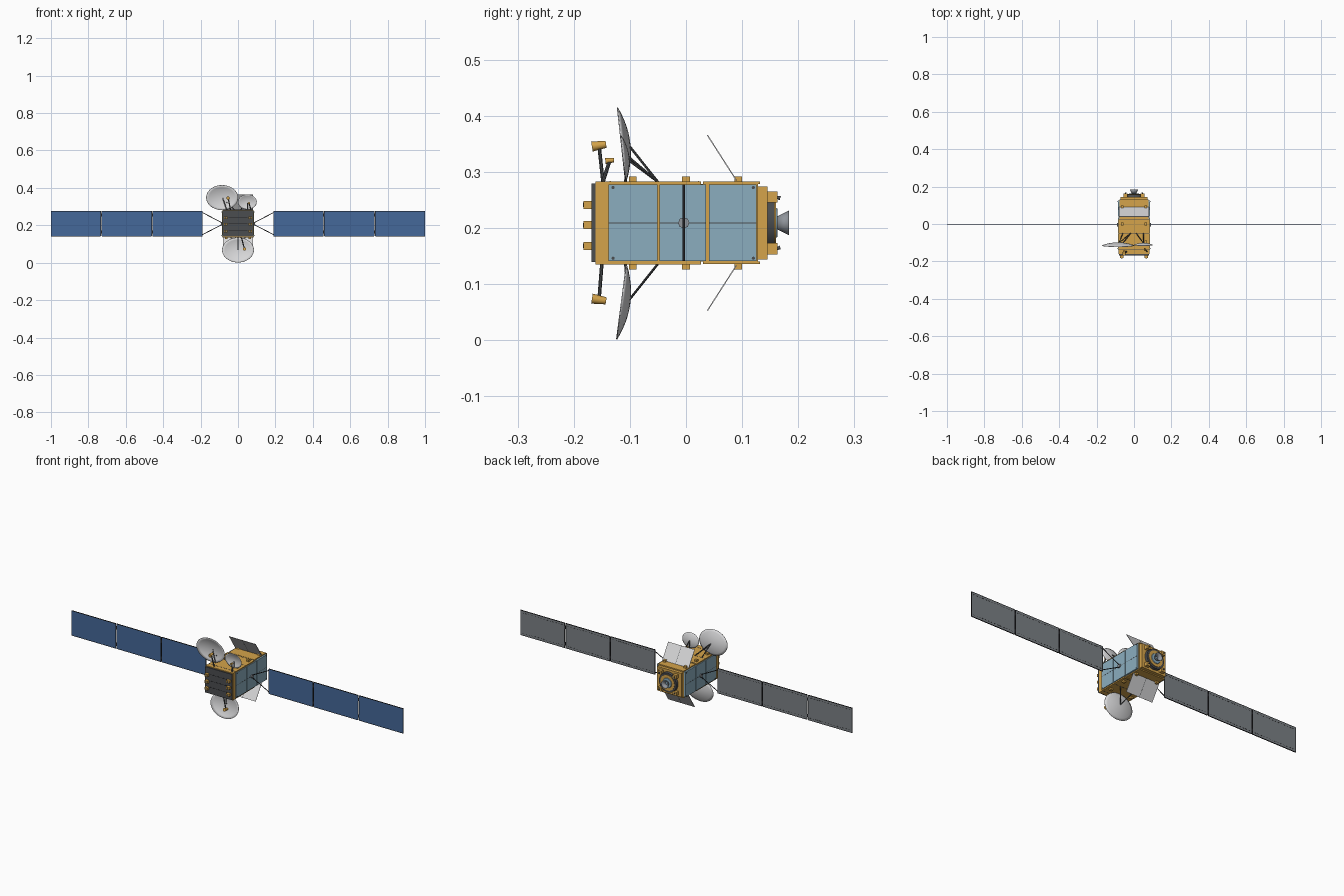
import bpy, bmesh, math
from mathutils import Vector

if "Cube" in bpy.data.objects:
    bpy.data.objects.remove(bpy.data.objects["Cube"], do_unlink=True)


def material(name, rgb):
    m = bpy.data.materials.new(name)
    m.use_nodes = True
    m.diffuse_color = (*rgb, 1)
    m.node_tree.nodes["Principled BSDF"].inputs["Base Color"].default_value = (*rgb, 1)
    return m


GOLD = material("gold_foil", (0.66, 0.37, 0.07))
BLUE = material("radiator_blue", (0.26, 0.42, 0.52))
CELL = material("solar_cell_blue", (0.06, 0.14, 0.32))
BACK = material("array_back_grey", (0.2, 0.22, 0.235))
DARK = material("dark_grey", (0.07, 0.075, 0.08))
BLACK = material("black", (0.015, 0.015, 0.018))
LIGHT = material("light_grey", (0.68, 0.68, 0.69))
METAL = material("metal_grey", (0.28, 0.3, 0.33))
MID = 0.209  # height of the body axis


def make(name, bm, mats, smooth=False):
    bmesh.ops.recalc_face_normals(bm, faces=bm.faces)
    mesh = bpy.data.meshes.new(name)
    bm.to_mesh(mesh)
    bm.free()
    for m in mats:
        mesh.materials.append(m)
    ob = bpy.data.objects.new(name, mesh)
    bpy.context.collection.objects.link(ob)
    if smooth:
        bpy.ops.object.select_all(action="DESELECT")
        ob.select_set(True)
        bpy.context.view_layer.objects.active = ob
        bpy.ops.object.shade_smooth_by_angle()
    return ob


def box(name, x, y, z, mat):
    """Box from (min, max) ranges on each axis."""
    bm = bmesh.new()
    bmesh.ops.create_cube(bm, size=1)
    for v in bm.verts:
        v.co = Vector([(r[0] + r[1]) / 2 + c * (r[1] - r[0]) for r, c in zip((x, y, z), v.co)])
    return make(name, bm, [mat])


def cone(name, a, b, r1, r2, mat, sides=12, caps=True):
    """Tapered rod from point a to point b."""
    a, b = Vector(a), Vector(b)
    bm = bmesh.new()
    bmesh.ops.create_cone(bm, cap_ends=caps, segments=sides, radius1=r1, radius2=r2, depth=(b - a).length)
    ob = make(name, bm, [mat], True)
    ob.rotation_euler = (b - a).to_track_quat("Z", "Y").to_euler()
    ob.location = (a + b) / 2
    return ob


def rod(name, a, b, r=0.002, mat=DARK):
    return cone(name, a, b, r, r, mat, 8)


def dish(name, loc, rx, rz, depth, tilt):
    """Shallow elliptical bowl opening to the front."""
    rings, seg = 6, 40
    bm = bmesh.new()
    tip = bm.verts.new((0, depth, 0))
    loops = []
    for i in range(1, rings + 1):
        t = i / rings
        loops.append([bm.verts.new((rx * t * math.cos(k * math.tau / seg), depth * (1 - t * t),
                                    rz * t * math.sin(k * math.tau / seg))) for k in range(seg)])
    for k in range(seg):
        n = (k + 1) % seg
        bm.faces.new((tip, loops[0][k], loops[0][n]))
        for lo, hi in zip(loops, loops[1:]):
            bm.faces.new((lo[k], hi[k], hi[n], lo[n]))
    ob = make(name, bm, [LIGHT], True)
    ob.location = loc
    ob.rotation_euler.x = tilt
    mod = ob.modifiers.new("thickness", "SOLIDIFY")
    mod.thickness = 0.002
    mod.offset = 0


def zr(half):
    return (MID - half, MID + half)


# Body
box("body_front", (-0.082, 0.082), (-0.161, 0.027), zr(0.074), GOLD)
box("body_rear", (-0.077, 0.077), (0.027, 0.128), zr(0.069), GOLD)
box("rear_block", (-0.073, 0.073), (0.125, 0.145), zr(0.065), GOLD)
box("front_plate", (-0.08, 0.08), (-0.168, -0.161), zr(0.07), DARK)

# Front boxes and thin seams on the front plate
for s in (-1, 1):
    for z in (0.168, 0.205, 0.241):
        box("front_box", (s * 0.065 - 0.009, s * 0.065 + 0.009), (-0.183, -0.168), (z - 0.007, z + 0.007), GOLD)
        box("front_box_face", (s * 0.065 - 0.004, s * 0.065 + 0.004), (-0.1835, -0.183),
            (z - 0.004, z + 0.004), DARK)
for i in range(3):
    z = MID - 0.035 + i * 0.035
    box("front_seam", (-0.05, 0.05), (-0.1685, -0.168), (z - 0.001, z + 0.001), BLACK)

# Side radiators, with corner bolts and a centre seam
for s in (-1, 1):
    def side(a, b):
        return tuple(sorted((s * a, s * b)))
    for y0, y1 in ((-0.138, -0.051), (-0.047, 0.036), (0.041, 0.126)):
        box("side_radiator", side(0.076, 0.086), (y0, y1), zr(0.068), BLUE)
        box("radiator_seam", side(0.086, 0.0863), (y0, y1), zr(0.0008), DARK)
    for y in (-0.13, 0.12):
        for z in (MID - 0.063, MID + 0.063):
            rod("radiator_bolt", (s * 0.086, y, z), (s * 0.088, y, z), 0.003)

# Parts shared by the top and bottom decks
for s in (-1, 1):
    deck = MID + s * 0.074

    def level(a, b):
        return tuple(sorted((MID + s * a, MID + s * b)))
    for y in (-0.095, 0.0, 0.093):
        for x in (-0.062, 0.062):
            box("deck_bracket", (x - 0.007, x + 0.007), (y - 0.007, y + 0.007), level(0.067, 0.083), GOLD)
    for y in (-0.135, -0.05, 0.022):
        box("deck_seam", (-0.08, 0.08), (y - 0.001, y + 0.001), level(0.074, 0.0745), DARK)
    box("deck_edge_panel", (-0.077, 0.077), (0.03, 0.132), level(0.069, 0.0735), GOLD)
    # Tilted panel in two halves
    for x in (-0.0405, 0.0405):
        p = box("tilted_panel", (-0.0395, 0.0395), (-0.001, 0.001), (-0.048, 0.048), LIGHT)
        p.location = (x, 0.064, MID + s * 0.116)
        p.rotation_euler.x = s * 0.57
    p = box("tilted_panel_hinge", (-0.001, 0.001), (-0.0008, 0.0008), (-0.048, 0.048), DARK)
    p.location = (0, 0.064, MID + s * 0.116)
    p.rotation_euler.x = s * 0.57

# Reflectors
dish("large_top_dish", (-0.085, -0.115, 0.348), 0.085, 0.067, 0.015, 0.11)
dish("small_top_dish", (0.05, -0.112, 0.325), 0.05, 0.04, 0.01, 0.11)
dish("bottom_dish", (0, -0.115, 0.068), 0.085, 0.067, 0.015, -0.13)


def struts(hub, feet, deck):
    for x in feet:
        rod("dish_strut", hub, (x, -0.05, deck), 0.0022)


TOP, BOTTOM = MID + 0.073, MID - 0.073
struts((-0.08, -0.101, 0.346), (-0.06, -0.018), TOP)
struts((-0.06, -0.104, 0.322), (-0.018,), TOP)
struts((0.05, -0.102, 0.326), (0.012, 0.05), TOP)
struts((0, -0.101, 0.072), (-0.04, 0.04), BOTTOM)
rod("dish_post", (-0.06, -0.108, TOP), (-0.08, -0.103, 0.34), 0.0025)
rod("dish_post", (0.05, -0.108, TOP), (0.05, -0.104, 0.32), 0.0025)
rod("dish_post", (0, -0.108, BOTTOM), (0, -0.103, 0.08), 0.0025)


# Feed horns on arms
def feed(foot, head, size, droop):
    rod("feed_arm", foot, head, 0.0033)
    h = Vector(head)
    d = Vector((0, size * 1.4, droop))
    cone("feed_horn", h - d, h + d, size, size * 0.7, GOLD)


feed((-0.04, -0.148, TOP), (-0.053, -0.155, 0.347), 0.009, 0.002)
feed((0.07, -0.148, TOP), (0.058, -0.136, 0.32), 0.0055, 0.001)
feed((0.018, -0.15, BOTTOM), (0.035, -0.155, 0.072), 0.009, -0.002)

# Rear ring, engine nozzle and thrusters
cone("rear_ring", (0, 0.145, MID), (0, 0.158, MID), 0.054, 0.052, DARK, 32)
cone("rear_ring_inset", (0, 0.157, MID), (0, 0.1605, MID), 0.042, 0.042, GOLD, 32)
cone("nozzle_collar", (0, 0.16, MID), (0, 0.163, MID), 0.027, 0.025, BLUE, 32)
nozzle = cone("engine_nozzle", (0, 0.16, MID), (0, 0.183, MID), 0.01, 0.022, METAL, 32, False)
nozzle.modifiers.new("thickness", "SOLIDIFY").thickness = 0.0015
for sx in (-1, 1):
    for sz in (-1, 1):
        x, z = sx * 0.045, MID + sz * 0.046
        box("thruster_mount", (x - 0.011, x + 0.011), (0.145, 0.163), (z - 0.01, z + 0.01), GOLD)
        cone("thruster", (x, 0.161, z), (x, 0.168, z - sz * 0.002), 0.002, 0.004, DARK)

# Solar wings: yoke, three panels, frames and hinge lines on each side
Y = -0.004
for s in (-1, 1):
    def span(a, b):
        return tuple(sorted((s * a, s * b)))
    rod("wing_hub", (s * 0.08, Y, MID), (s * 0.092, Y, MID), 0.01, METAL)
    for e in (-1, 1):
        rod("wing_yoke", (s * 0.088, Y, MID + e * 0.006), (s * 0.192, Y, MID + e * 0.06), 0.002, BLACK)
    for i in range(3):
        x0 = 0.19 + i * 0.272
        x1 = x0 + 0.266
        panel = box("solar_panel", span(x0, x1), (Y - 0.0015, Y + 0.0015), zr(0.067), CELL)
        panel.data.materials.append(BACK)
        panel.data.materials.append(BLACK)
        for f in panel.data.polygons:
            f.material_index = 0 if f.normal.y < -0.5 else 1 if f.normal.y > 0.5 else 2
        for e in (-1, 1):
            z = MID + e * 0.067
            box("panel_frame", span(x0, x1), (Y - 0.002, Y + 0.002), (z - 0.0012, z + 0.0012), BLACK)
            for k in range(14):  # dashed rows on the back
                a = x0 + 0.01 + k * 0.018
                box("back_dash", span(a, a + 0.01), (Y + 0.0015, Y + 0.002),
                    (MID + e * 0.055 - 0.0008, MID + e * 0.055 + 0.0008), BLACK)
            if i < 2:
                z = MID + e * 0.045
                box("panel_hinge", span(x1, x1 + 0.006), (Y - 0.002, Y + 0.002), (z - 0.008, z + 0.008), BLACK)
        for x in (x0, x1):
            box("panel_end", span(x - 0.001, min(x + 0.001, 1.0)), (Y - 0.002, Y + 0.002), zr(0.067), BLACK)
